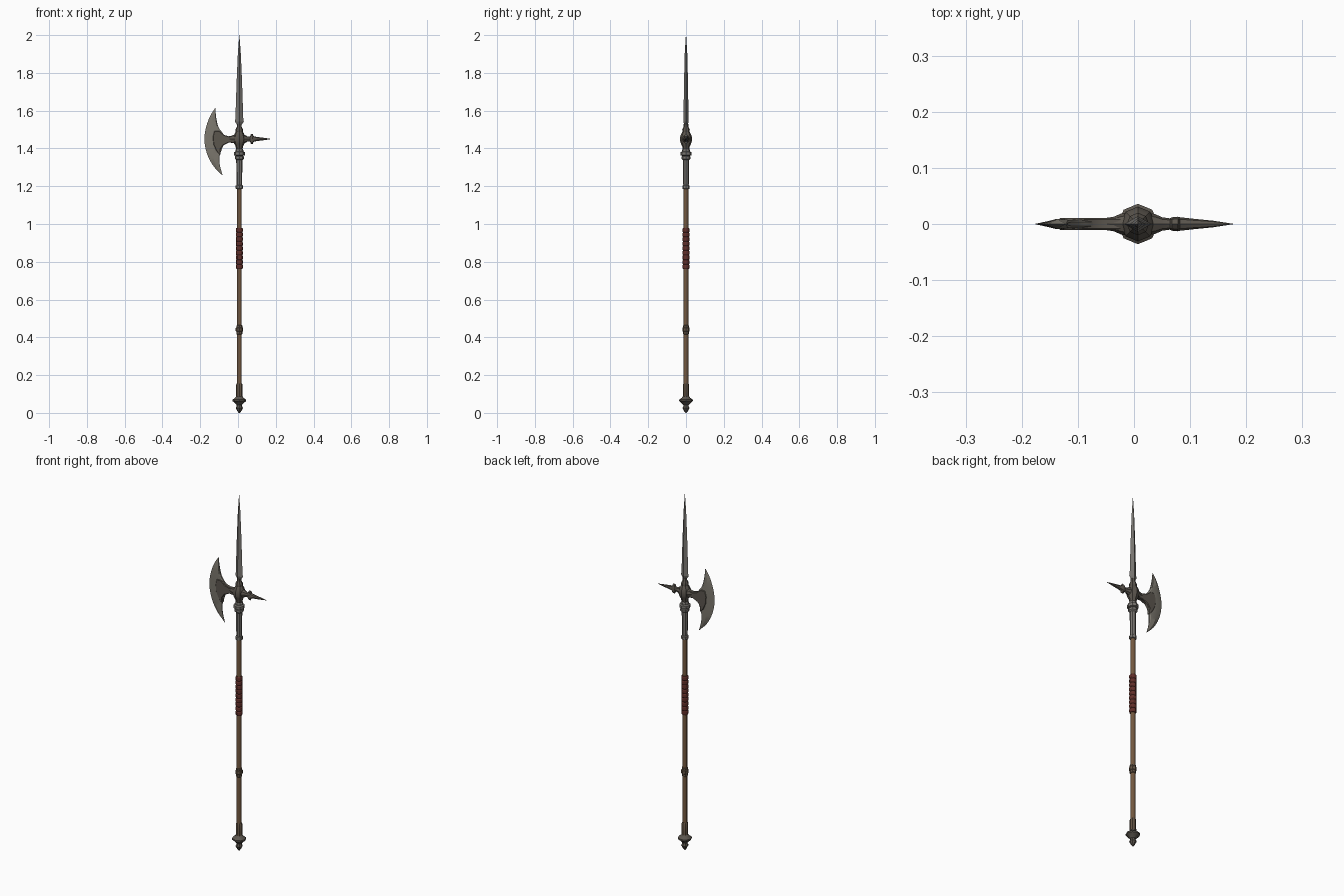
import bpy, bmesh, math
from mathutils import Vector

if "Cube" in bpy.data.objects:
    bpy.data.objects.remove(bpy.data.objects["Cube"])

CX = 0.007   # shaft axis is slightly off the centre of the whole model
HZ = 1.45    # height of the axe head axis


def material(name, rgb):
    m = bpy.data.materials.new(name)
    m.diffuse_color = (*rgb, 1)
    m.use_nodes = True
    m.node_tree.nodes["Principled BSDF"].inputs["Base Color"].default_value = m.diffuse_color
    return m


BLADE = material("blade steel", (0.20, 0.185, 0.155))
STEEL = material("spear steel", (0.19, 0.18, 0.165))
IRON = material("dark iron", (0.105, 0.092, 0.076))
WOOD = material("brown wood", (0.17, 0.098, 0.05))
BAND = material("bronzed band", (0.13, 0.092, 0.06))
RED = material("red leather", (0.12, 0.028, 0.022))


def finish(name, bm, mat, angle=30):
    bmesh.ops.remove_doubles(bm, verts=bm.verts, dist=1e-6)
    bmesh.ops.recalc_face_normals(bm, faces=bm.faces)
    me = bpy.data.meshes.new(name)
    bm.to_mesh(me)
    bm.free()
    me.materials.append(mat)
    ob = bpy.data.objects.new(name, me)
    bpy.context.collection.objects.link(ob)
    bpy.ops.object.select_all(action='DESELECT')
    ob.select_set(True)
    bpy.context.view_layer.objects.active = ob
    bpy.ops.object.shade_smooth_by_angle(angle=math.radians(angle))
    return ob


def loft(name, sections, mat, n=8, axis='Z', angle=30):
    """Sections are (position, half width[, half depth in y]) along an axis."""
    bm = bmesh.new()
    rings = []
    for sec in sections:
        p, a, b = sec[0], sec[1], sec[-1]
        ring = []
        for i in range(n):
            t = 2 * math.pi * i / n
            u, v = a * math.cos(t), b * math.sin(t)
            ring.append(bm.verts.new((CX + u, v, p) if axis == 'Z' else (p, v, HZ + u)))
        rings.append(ring)
    for r0, r1 in zip(rings, rings[1:]):
        for i in range(n):
            j = (i + 1) % n
            bm.faces.new((r0[i], r0[j], r1[j], r1[i]))
    bm.faces.new(rings[0])
    bm.faces.new(rings[-1])
    return finish(name, bm, mat, angle)


def smooth_path(pts, steps=3):
    """Catmull-Rom samples through the points."""
    q = [Vector(p) for p in pts]
    q = [2 * q[0] - q[1]] + q + [2 * q[-1] - q[-2]]
    out = []
    for a, b, c, d in zip(q, q[1:], q[2:], q[3:]):
        for k in range(steps):
            t = k / steps
            out.append(0.5 * (2 * b + (c - a) * t + (2 * a - 5 * b + 4 * c - d) * t * t
                              + (3 * b - a - 3 * c + d) * t ** 3))
    return out + [q[-2]]


# Shaft, grip and bands
loft("shaft", [(0.10, 0.0125), (1.20, 0.0125)], WOOD, angle=50)
turns, z0, z1 = 9, 0.762, 0.98
grip = []
for k in range(turns):
    h = (z1 - z0) / turns
    z = z0 + k * h
    grip += [(z, 0.0155), (z + 0.2 * h, 0.0185), (z + 0.8 * h, 0.0185)]
loft("red_grip", grip + [(z1, 0.0155)], RED, n=12)
loft("lower_shaft_band", [(0.415, 0.013), (0.418, 0.016), (0.43, 0.016), (0.433, 0.019),
     (0.45, 0.019), (0.453, 0.016), (0.462, 0.016), (0.464, 0.013)], BAND)
loft("butt_sleeve", [(0.085, 0.017), (0.10, 0.0165), (0.15, 0.0165), (0.156, 0.013)], BAND)

# Pommel
loft("pommel", [(0.0, 0.003), (0.01, 0.011), (0.026, 0.019), (0.036, 0.014), (0.042, 0.014),
     (0.055, 0.027), (0.062, 0.036), (0.07, 0.036), (0.079, 0.023), (0.088, 0.017)], IRON)

# Metal socket with rings
loft("socket", [(1.185, 0.0145), (1.187, 0.019), (1.203, 0.019), (1.206, 0.0145),
     (1.34, 0.0165)], STEEL)
loft("collar_rings", [(1.338, 0.016), (1.345, 0.024), (1.357, 0.024), (1.361, 0.019),
     (1.364, 0.029), (1.380, 0.029), (1.384, 0.021), (1.392, 0.021), (1.398, 0.017)], STEEL)

# Central hub and neck
loft("hub", [(1.395, 0.017), (1.412, 0.020), (1.425, 0.027), (1.438, 0.031), (1.462, 0.031),
     (1.478, 0.025), (1.488, 0.019), (1.50, 0.020), (1.508, 0.016), (1.516, 0.012),
     (1.53, 0.012)], IRON)

# Top spear, diamond section
loft("spear_point", [(1.522, 0.010, 0.009), (1.543, 0.024, 0.014), (1.555, 0.021, 0.0135),
     (1.75, 0.0145, 0.0105), (1.90, 0.008, 0.007), (2.0, 0.0006)], STEEL, n=4, angle=20)

# Back spike with lugged collar
loft("back_spike", [(0.01, 0.026, 0.022), (0.037, 0.021, 0.018), (0.05, 0.014, 0.012),
     (0.064, 0.013, 0.010), (0.068, 0.026, 0.012), (0.078, 0.028, 0.013),
     (0.082, 0.015, 0.012), (0.10, 0.011, 0.010), (0.14, 0.006, 0.006),
     (0.176, 0.0005)], IRON, axis='X')

# Crescent blade: sharp outer edge, ridge, thin inner edge
outer = smooth_path([(-.12, 1.615), (-.146, 1.575), (-.164, 1.53), (-.175, 1.485), (-.178, 1.445),
                     (-.172, 1.40), (-.155, 1.35), (-.125, 1.30), (-.08, 1.255)])
inner = smooth_path([(-.12, 1.615), (-.115, 1.56), (-.102, 1.51), (-.08, 1.48), (-.065, 1.45),
                     (-.082, 1.405), (-.097, 1.36), (-.096, 1.31), (-.08, 1.255)])
bm = bmesh.new()
loops = []
for o, i in zip(outer, inner):
    h = min(0.009, 0.2 * (o - i).length)
    row = [(0, 0), (0.4, h), (0.9, h * 0.8), (1, h * 0.4), (1, -h * 0.4), (0.9, -h * 0.8), (0.4, -h)]
    loops.append([bm.verts.new((*((o.lerp(i, s).x, y)), o.lerp(i, s).y)) for s, y in row])
for a, b in zip(loops, loops[1:]):
    for k in range(7):
        bm.faces.new((a[k], a[(k + 1) % 7], b[(k + 1) % 7], b[k]))
bmesh.ops.dissolve_degenerate(bm, dist=1e-6, edges=bm.edges)
finish("axe_blade", bm, BLADE, 25)

# Dark cheek plate that carries the blade
outline = [(.0, .022), (-.022, .018), (-.048, .014), (-.075, .022), (-.098, .042), (-.126, .042),
           (-.134, .01), (-.130, -.03), (-.115, -.062), (-.094, -.085), (-.093, -.055),
           (-.078, -.033), (-.048, -.019), (-.022, -.021), (.0, -.026)]
bm = bmesh.new()
face = bm.faces.new([bm.verts.new((x, -0.011, HZ + z)) for x, z in outline])
new = bmesh.ops.extrude_face_region(bm, geom=[face])["geom"]
bmesh.ops.translate(bm, vec=(0, 0.022, 0), verts=[v for v in new if isinstance(v, bmesh.types.BMVert)])
plate = finish("cheek_plate", bm, IRON)
bev = plate.modifiers.new("edge bevel", 'BEVEL')
bev.width = 0.003
bev.segments = 1

# Flared root joining the plate to the hub
loft("blade_root", [(0.0, 0.027, 0.023), (-0.022, 0.022, 0.019), (-0.036, 0.017, 0.013),
     (-0.055, 0.013, 0.010)], IRON, axis='X')
